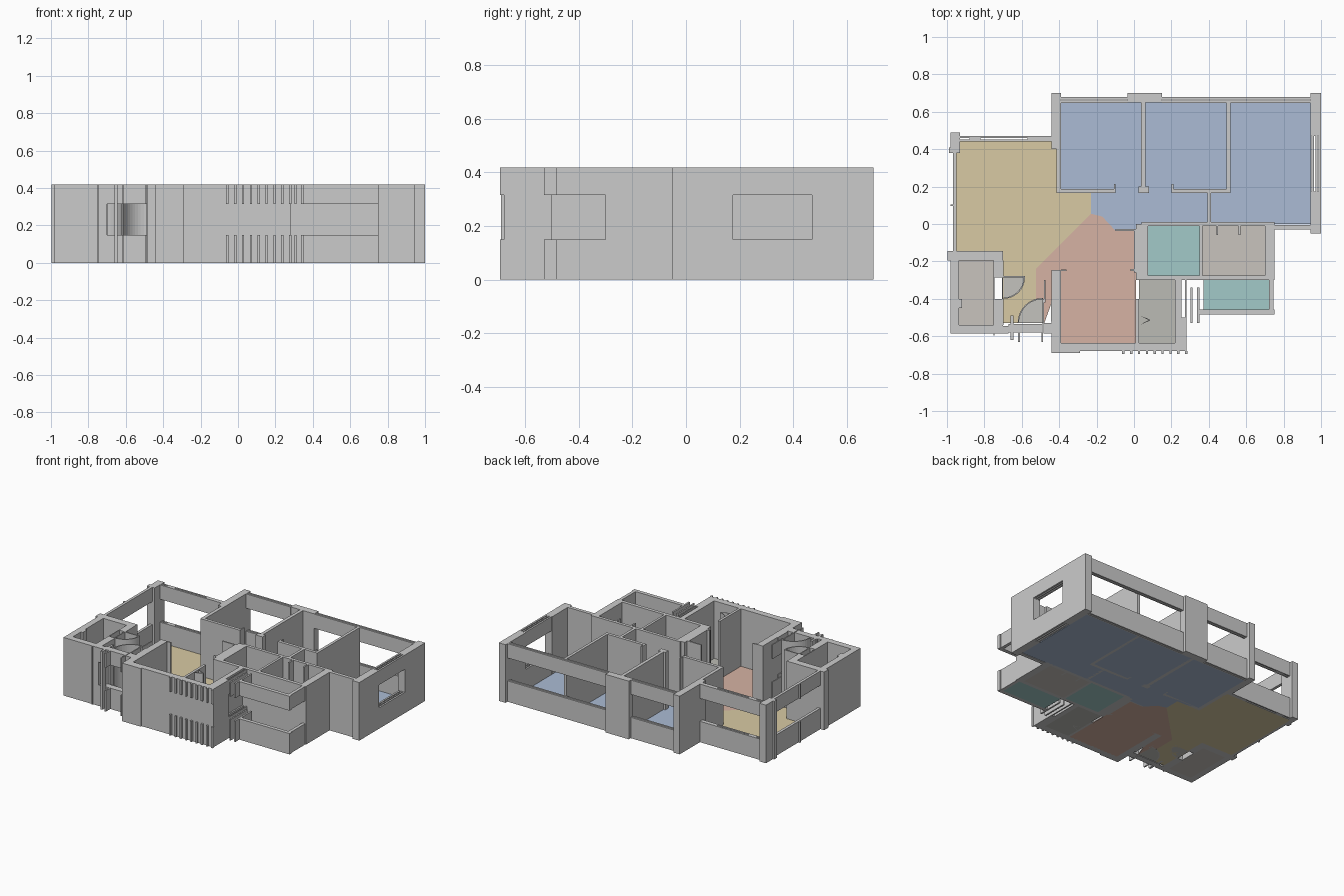
import bpy, bmesh, math

H, SILL, LINTEL = 0.418, 0.15, 0.315   # wall top, window bottom, window top


def finish(name, bm, color=None):
    bmesh.ops.recalc_face_normals(bm, faces=bm.faces)
    me = bpy.data.meshes.new(name)
    bm.to_mesh(me)
    bm.free()
    ob = bpy.data.objects.new(name, me)
    bpy.context.collection.objects.link(ob)
    if color:
        m = bpy.data.materials.new(name + "_paint")
        m.diffuse_color = (*color, 1)
        me.materials.append(m)
    return ob


def prism(bm, pts, z0, z1):
    lo = [bm.verts.new((x, y, z0)) for x, y in pts]
    hi = [bm.verts.new((x, y, z1)) for x, y in pts]
    bm.faces.new(lo[::-1])
    bm.faces.new(hi)
    n = len(pts)
    for i in range(n):
        bm.faces.new((lo[i], lo[(i + 1) % n], hi[(i + 1) % n], hi[i]))


def rect(x0, y0, x1, y1):
    return [(x0, y0), (x1, y0), (x1, y1), (x0, y1)]


def walls(name, *rects):
    """Full-height wall pieces."""
    bm = bmesh.new()
    for r in rects:
        prism(bm, rect(*r), 0, H)
    return finish(name, bm)


def windows(name, *rects):
    """Sill below and lintel above an open band."""
    bm = bmesh.new()
    for r in rects:
        prism(bm, rect(*r), 0, SILL)
        prism(bm, rect(*r), LINTEL, H)
    return finish(name, bm)


def floor(name, color, *polys):
    bm = bmesh.new()
    for p in polys:
        prism(bm, p, 0, 0.004)
    return finish(name, bm, color)


# Bedrooms: outer piers, partitions, corridor walls
walls("bedroom_piers",
      (-0.44, 0.40, -0.39, 0.70), (-0.035, 0.65, 0.15, 0.70),
      (0.945, 0.47, 1.0, 0.70), (0.945, -0.05, 1.0, 0.175))
walls("bedroom_partitions",
      (-0.415, 0.165, -0.39, 0.40), (0.038, 0.20, 0.062, 0.65),
      (0.495, 0.187, 0.515, 0.65))
walls("corridor_walls",
      (-0.415, 0.165, -0.105, 0.187), (-0.108, 0.165, -0.10, 0.215),
      (0.025, 0.165, 0.08, 0.20), (0.20, 0.165, 0.515, 0.187),
      (0.20, 0.187, 0.21, 0.215), (0.392, 0.01, 0.412, 0.165),
      (0.04, -0.012, 0.75, 0.01), (0.75, -0.03, 0.945, -0.005))
windows("bedroom_back_windows",
        *[(a, y, b, y + 0.012) for a, b in ((-0.39, -0.035), (0.15, 0.945))
          for y in (0.648, 0.666)])
windows("bedroom_side_window", (0.95, 0.175, 0.963, 0.47),
        (0.97, 0.175, 0.98, 0.47), (0.987, 0.175, 1.0, 0.47))

# Living room
walls("living_pier", (-0.98, 0.38, -0.93, 0.49), (-0.99, 0.38, -0.98, 0.41))
windows("living_windows", (-0.93, 0.44, -0.44, 0.452), (-0.93, 0.46, -0.44, 0.47),
        (-0.88, 0.452, -0.82, 0.46), (-0.57, 0.452, -0.44, 0.46),
        (-0.968, -0.145, -0.948, 0.38))
windows("living_mullion", (-0.98, 0.095, -0.968, 0.105))

# Shaft room on the left
walls("shaft_walls",
      (-0.997, -0.195, -0.70, -0.145), (-0.98, -0.54, -0.935, -0.195),
      (-0.98, -0.585, -0.70, -0.54), (-0.75, -0.285, -0.698, -0.195),
      (-0.75, -0.54, -0.698, -0.40), (-0.752, -0.40, -0.745, -0.285),
      (-0.707, -0.40, -0.70, -0.285), (-0.935, -0.45, -0.92, -0.40),
      (-0.75, -0.595, -0.745, -0.585))

# Entrance: threshold, jambs and door swings
windows("entrance_front", (-0.67, -0.58, -0.49, -0.535), (-0.70, -0.585, -0.67, -0.545),
        (-0.48, -0.42, -0.472, -0.30), (-0.445, -0.52, -0.44, -0.41),
        (-0.495, -0.63, -0.487, -0.58), (-0.62, -0.63, -0.61, -0.58))
walls("entrance_jambs", (-0.66, -0.62, -0.645, -0.58), (-0.66, -0.535, -0.645, -0.49),
      (-0.485, -0.585, -0.44, -0.53), (-0.49, -0.535, -0.482, -0.40))


def swing(name, cx, cy, r, a0):
    """Quarter-circle door sweep: a thin curved strip and a leaf."""
    ang = [math.radians(a0 + 90 * i / 12) for i in range(13)]
    arc = lambda rad: [(cx + rad * math.cos(a), cy + rad * math.sin(a)) for a in ang]
    bm = bmesh.new()
    prism(bm, arc(r) + arc(r - 0.007)[::-1], 0, H)
    finish(name, bm)
    floor(name + "_floor", (0.55, 0.54, 0.51), [(cx, cy)] + arc(r - 0.007))


swing("left_door_swing", -0.698, -0.285, 0.115, 270)
swing("entry_door_swing", -0.487, -0.53, 0.135, 90)
walls("left_door_leaf", (-0.698, -0.287, -0.583, -0.279))

# Kitchen
walls("kitchen_walls",
      (-0.44, -0.68, 0.28, -0.635), (-0.44, -0.635, -0.39, -0.245),
      (-0.39, -0.252, -0.36, -0.242), (-0.44, -0.69, -0.29, -0.68),
      (0.008, -0.635, 0.026, -0.40), (-0.018, -0.25, 0.01, -0.24),
      (0.0, -0.26, 0.01, -0.03), (-0.10, -0.038, 0.01, -0.028))
windows("front_fins", *[(-0.063 + i * 0.042, -0.694, -0.051 + i * 0.042, -0.68)
                        for i in range(9)])

# Store beside the kitchen
walls("store_walls", (0.22, -0.635, 0.245, -0.30), (0.255, -0.68, 0.28, -0.50))
windows("store_side_window", (0.245, -0.635, 0.255, -0.30), (0.272, -0.50, 0.28, -0.30))
windows("louvres", (0.302, -0.53, 0.312, -0.34), (0.338, -0.53, 0.35, -0.34))
bm = bmesh.new()
for tri in ([(0.03, -0.49), (0.085, -0.51), (0.085, -0.517)],
            [(0.03, -0.54), (0.085, -0.51), (0.085, -0.517)]):
    prism(bm, tri, 0, H)
finish("store_folding_door", bm)

# Bathrooms and balcony
walls("bathroom_walls",
      (0.01, -0.30, 0.075, 0.0), (0.35, -0.275, 0.367, -0.012),
      (0.70, -0.30, 0.75, -0.012), (0.01, -0.30, 0.70, -0.275),
      (0.44, -0.06, 0.45, -0.012), (0.56, -0.06, 0.57, -0.012))
windows("balcony_windows", (0.35, -0.485, 0.75, -0.458), (0.722, -0.458, 0.745, -0.30))

# Coloured floors
floor("bedroom_floor", (0.41, 0.50, 0.66),
      [(-0.39, 0.65), (0.945, 0.65), (0.945, 0.0), (0.01, 0.0), (0.01, -0.035),
       (-0.10, -0.035), (-0.17, 0.04), (-0.23, 0.055), (-0.23, 0.165), (-0.39, 0.165)])
floor("living_floor", (0.69, 0.59, 0.37),
      [(-0.95, 0.445), (-0.41, 0.445), (-0.41, 0.165), (-0.23, 0.165), (-0.23, 0.055),
       (-0.525, -0.24), (-0.525, -0.41), (-0.60, -0.46), (-0.62, -0.53),
       (-0.70, -0.53), (-0.70, -0.145), (-0.95, -0.145)])
floor("kitchen_floor", (0.67, 0.45, 0.37),
      [(-0.23, 0.055), (-0.17, 0.04), (-0.10, -0.035), (0.01, -0.035), (0.01, -0.64),
       (-0.39, -0.64), (-0.39, -0.245), (-0.44, -0.245), (-0.44, -0.42),
       (-0.48, -0.53), (-0.49, -0.40), (-0.525, -0.40), (-0.525, -0.24)])
floor("wet_floors", (0.36, 0.59, 0.58),
      rect(0.075, -0.275, 0.35, -0.01), rect(0.372, -0.46, 0.722, -0.30))
floor("dressing_floors", (0.58, 0.55, 0.51),
      rect(0.367, -0.275, 0.70, -0.01), rect(-0.935, -0.54, -0.75, -0.195))
floor("store_floor", (0.50, 0.50, 0.46), rect(0.026, -0.635, 0.22, -0.30))
